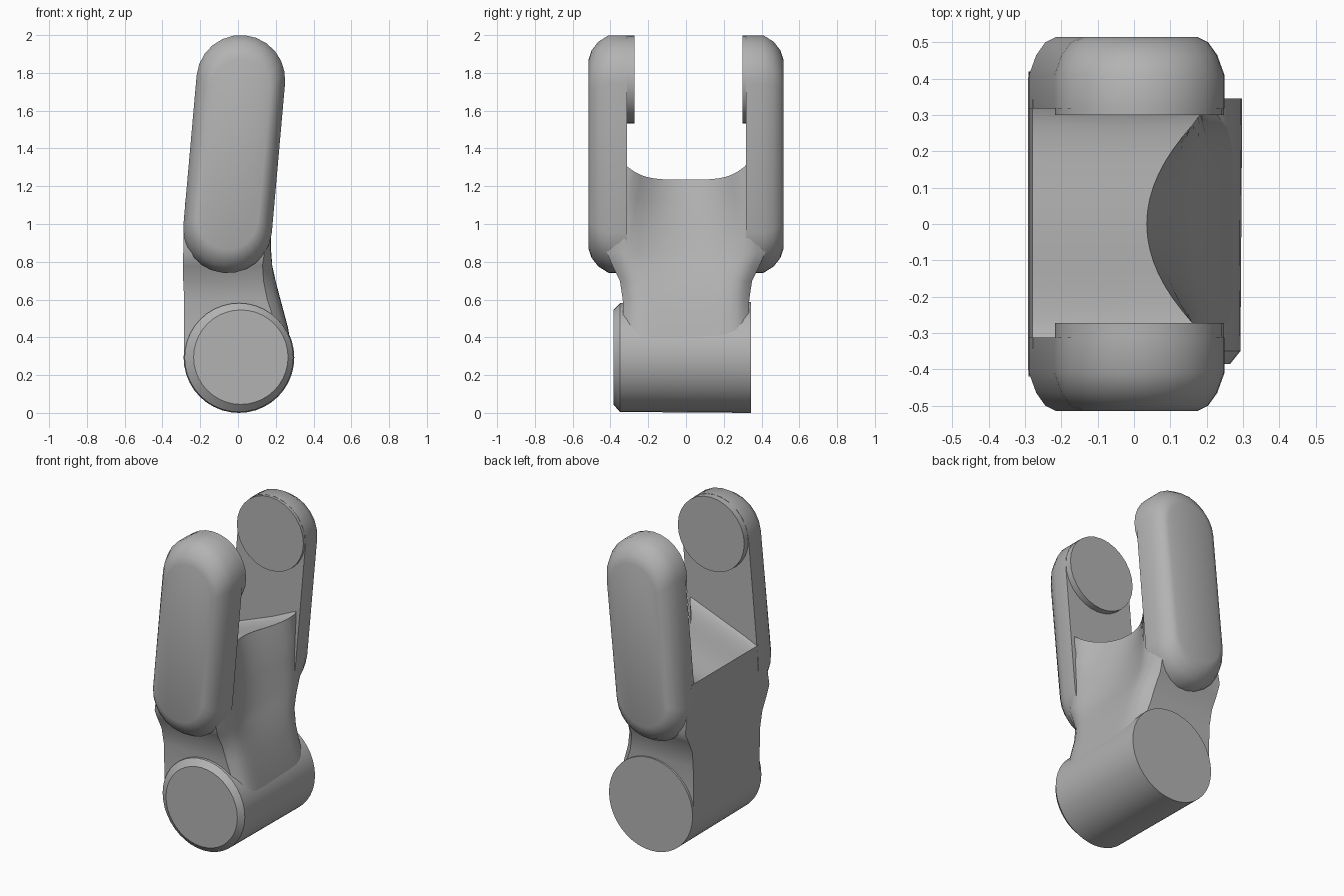
import bpy, bmesh, math
from mathutils import Vector

cube = bpy.data.objects.get("Cube")
if cube:
    bpy.data.objects.remove(cube, do_unlink=True)

grey = bpy.data.materials.new("plain grey")
grey.use_nodes = True
colour = (0.45, 0.45, 0.45, 1)
grey.diffuse_color = colour
grey.node_tree.nodes["Principled BSDF"].inputs["Base Color"].default_value = colour


def loft(name, rings, angle=35):
    """Skin a stack of equal-length rings, cap both ends in strips and smooth."""
    bm = bmesh.new()
    loops = [[bm.verts.new(p) for p in ring] for ring in rings]
    n = len(loops[0])
    for a, b in zip(loops, loops[1:]):
        for i in range(n):
            j = (i + 1) % n
            bm.faces.new((a[i], a[j], b[j], b[i]))
    for cap in (loops[0], loops[-1]):
        for i in range(n // 2 - 1):
            bm.faces.new((cap[i], cap[i + 1], cap[n - 2 - i], cap[n - 1 - i]))
    bmesh.ops.recalc_face_normals(bm, faces=bm.faces)
    mesh = bpy.data.meshes.new(name)
    bm.to_mesh(mesh)
    bm.free()
    mesh.materials.append(grey)
    mesh.shade_smooth()
    mesh.set_sharp_from_angle(angle=math.radians(angle))
    obj = bpy.data.objects.new(name, mesh)
    bpy.context.collection.objects.link(obj)


def circle(x, y, z, r, n=40):
    return [Vector((x + r * math.cos(2 * math.pi * i / n), y,
                    z + r * math.sin(2 * math.pi * i / n))) for i in range(n)]


def capsule(y, inset, shorten, n=12):
    """Leaning slot outline of an arm, shrunk by inset and shortened at both ends."""
    r = 0.235 - inset
    points = []
    for cx, cz, start in ((0.015, 1.765 - shorten, 0),
                          (-0.055, 0.975 + shorten, math.pi)):
        for i in range(n + 1):
            a = start + math.pi * i / n - 0.09
            points.append(Vector((cx + r * math.cos(a), y, cz + r * math.sin(a))))
    return points


# Pivot barrel across the base, chamfered at the front
loft("pivot_barrel", [circle(0.015, -0.385, 0.295, 0.25),
                      circle(0.005, -0.35, 0.293, 0.288),
                      circle(0.005, 0.345, 0.293, 0.293)])

# Twin arms with bevelled outer edges and round inner bosses
for label, side, boss_face, inner in (("front", -1, 0.272, 0.312),
                                      ("back", 1, 0.3, 0.318)):
    loft(label + "_arm", [capsule(side * y, inset, shorten) for y, inset, shorten in
                          ((inner, 0, 0), (0.41, 0, 0), (0.465, 0.02, 0.015),
                           (0.5, 0.045, 0.035), (0.515, 0.075, 0.05))])
    loft(label + "_arm_boss", [circle(0.015, side * y, 1.765, 0.233, 28)
                               for y in (boss_face, 0.34)])


def body_ring(z, drop, x_min, x_max, half, scoop, rise, rounding):
    """Section of the body: hollowed on +x, dropping by drop towards -x."""
    n = 20
    steps = [2 * i / n - 1 for i in range(n + 1)]
    hollow = [Vector((x_max - scoop * max(0, 1 - (t * half / 0.3) ** 2)
                      - rounding * abs(t) ** 8,
                      t * half, z + rise * abs(t) ** 4)) for t in steps]
    flat = [Vector((x_min, t * half, z - drop)) for t in reversed(steps)]
    return hollow + flat


# Body rising from the barrel to the sloping saddle between the arms
loft("body", [body_ring(*row) for row in (
    (0.3, 0, -0.285, 0.29, 0.33, 0, 0, 0.02),
    (0.45, 0, -0.285, 0.265, 0.33, 0, 0, 0.06),
    (0.6, 0, -0.285, 0.225, 0.335, 0, 0, 0.07),
    (0.7, 0, -0.29, 0.205, 0.35, 0.01, 0, 0.07),
    (0.78, 0, -0.292, 0.19, 0.39, 0.03, 0, 0.06),
    (0.85, 0.01, -0.29, 0.18, 0.42, 0.045, 0, 0.04),
    (1.0, 0.04, -0.287, 0.175, 0.4, 0.08, 0, 0.02),
    (1.12, 0.08, -0.283, 0.182, 0.37, 0.115, 0.04, 0.01),
    (1.235, 0.115, -0.279, 0.19, 0.34, 0.155, 0.1, 0.01))], 40)
